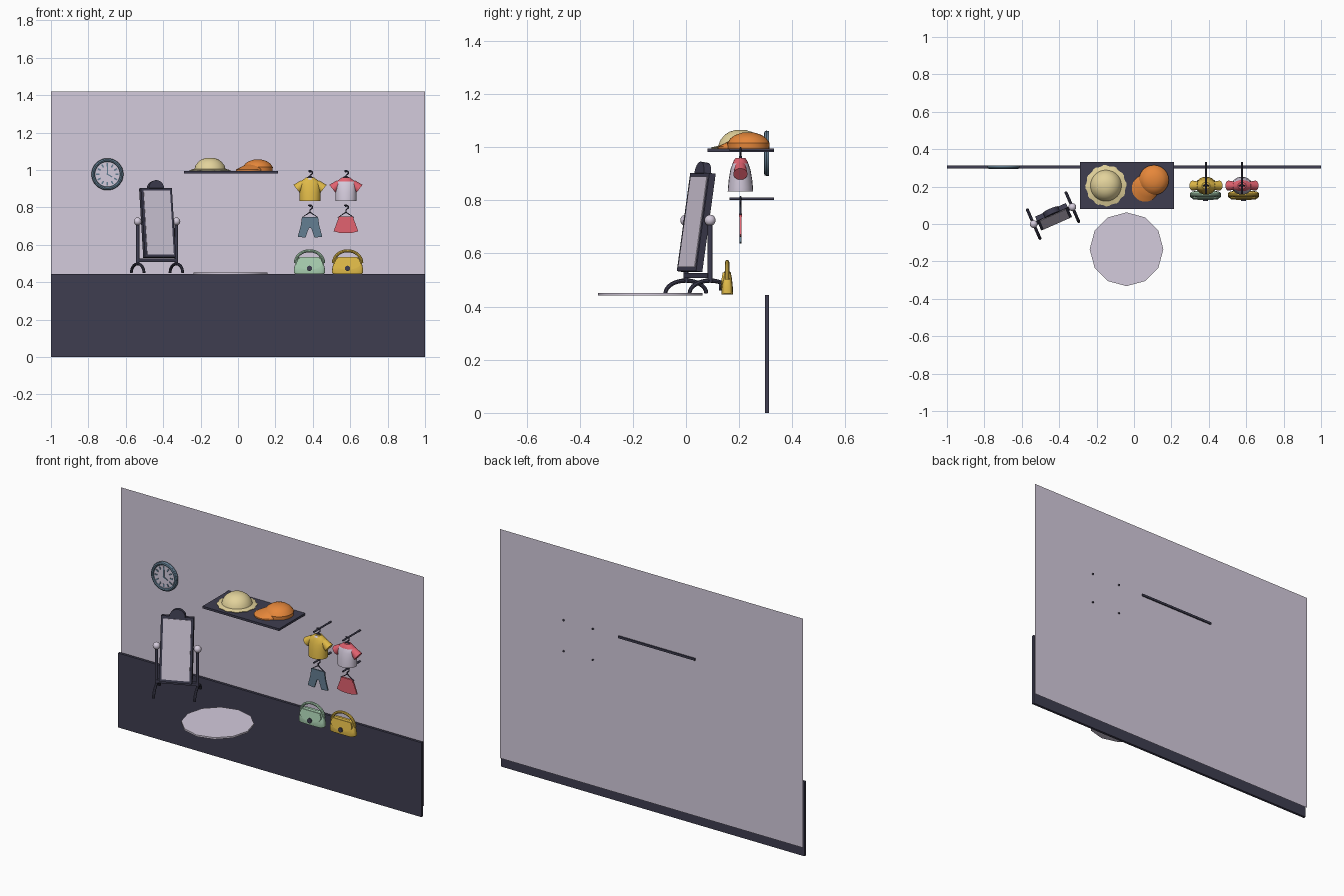
import bpy, bmesh, math
from mathutils import Matrix, Vector

if "Cube" in bpy.data.objects:
    bpy.data.objects.remove(bpy.data.objects["Cube"])

def srgb(r, g, b):
    f = lambda c: (c / 255 / 12.92) if c < 10 else ((c / 255 + .055) / 1.055) ** 2.4
    return (f(r), f(g), f(b), 1)

MATS = {}
for n, c in dict(lavender=(212, 203, 220), navy=(62, 61, 80), slate=(100, 126, 146), straw=(226, 210, 155),
                 orange=(230, 135, 58), yellow=(224, 186, 72), pink=(226, 98, 112), mint=(168, 206, 176)).items():
    MATS[n] = bpy.data.materials.new(n)
    MATS[n].diffuse_color = srgb(*c)

I = Matrix()
T = lambda x, y, z: Matrix.Translation((x, y, z))

def add(name, me, cols, M=I, rule=None):
    me.transform(M)
    for c in cols.split():
        me.materials.append(MATS[c])
    ob = bpy.data.objects.new(name, me)
    bpy.context.collection.objects.link(ob)
    return ob

def finish(name, bm, cols, M=I, rule=None):
    bmesh.ops.recalc_face_normals(bm, faces=bm.faces)
    if rule:
        for f in bm.faces:
            f.material_index = int(rule(f.calc_center_median()))
    me = bpy.data.meshes.new(name)
    bm.to_mesh(me)
    bm.free()
    return add(name, me, cols, M)

def box(name, col, x0, x1, y0, y1, z0, z1, M=I):
    bm = bmesh.new()
    bmesh.ops.create_cube(bm, size=1, matrix=T((x0 + x1) / 2, (y0 + y1) / 2, (z0 + z1) / 2)
                          @ Matrix.Diagonal((x1 - x0, y1 - y0, z1 - z0, 1)))
    return finish(name, bm, col, M)

def rod(name, col, a, b, r, r2=None, n=16, M=I):
    a, b = Vector(a), Vector(b)
    bm = bmesh.new()
    bmesh.ops.create_cone(bm, cap_ends=True, segments=n, radius1=r, radius2=r if r2 is None else r2,
                          depth=(b - a).length,
                          matrix=T(*((a + b) / 2)) @ (b - a).to_track_quat('Z', 'Y').to_matrix().to_4x4())
    return finish(name, bm, col, M)

def ball(name, col, c, r, M=I):
    bm = bmesh.new()
    bmesh.ops.create_uvsphere(bm, u_segments=16, v_segments=10, radius=r, matrix=T(*c))
    return finish(name, bm, col, M)

def prism(name, col, pts, y0, y1, M=I):
    bm = bmesh.new()
    f = bm.faces.new([bm.verts.new((x, y0, z)) for x, z in pts])
    ext = bmesh.ops.extrude_face_region(bm, geom=[f])
    bmesh.ops.translate(bm, vec=(0, y1 - y0, 0), verts=[v for v in ext['geom'] if isinstance(v, bmesh.types.BMVert)])
    return finish(name, bm, col, M)

def loft(name, cols, rings, M=I, n=20, p=1.0, rule=None, wave=0):
    """rings: (z, rx, ry[, dx, dy]); p < 1 gives boxier sections, wave scallops the first two rings"""
    bm, loops = bmesh.new(), []
    sp = lambda v: math.copysign(abs(v) ** p, v)
    for k, (z, rx, ry, *d) in enumerate(rings):
        dx, dy = d or (0, 0)
        loop = []
        for i in range(n):
            a = 2 * math.pi * i / n
            w = 1 + (wave * (-1) ** (i // 2) if k < 2 else 0)
            loop.append(bm.verts.new((dx + rx * w * sp(math.cos(a)), dy + ry * w * sp(math.sin(a)), z)))
        loops.append(loop)
    for l0, l1 in zip(loops, loops[1:]):
        for i in range(n):
            j = (i + 1) % n
            bm.faces.new((l0[i], l0[j], l1[j], l1[i]))
    bm.faces.new(loops[0])
    bm.faces.new(loops[-1])
    return finish(name, bm, cols, M, rule)

def tube(name, col, pts, r, M=I, closed=False):
    cu = bpy.data.curves.new(name, 'CURVE')
    cu.dimensions, cu.bevel_depth, cu.bevel_resolution, cu.use_fill_caps = '3D', r, 2, True
    s = cu.splines.new('POLY')
    s.points.add(len(pts) - 1)
    s.use_cyclic_u = closed
    for q, v in zip(s.points, pts):
        q.co = (*v, 1)
    tmp = bpy.data.objects.new(name + "_path", cu)
    bpy.context.collection.objects.link(tmp)
    me = bpy.data.meshes.new_from_object(tmp.evaluated_get(bpy.context.evaluated_depsgraph_get()))
    bpy.data.objects.remove(tmp)
    me.materials.clear()
    return add(name, me, col, M)

def arc(rx, rz, z0, a0=0, a1=180, n=16):
    return [(rx * math.cos(math.radians(a0 + (a1 - a0) * i / n)),
             z0 + rz * math.sin(math.radians(a0 + (a1 - a0) * i / n))) for i in range(n + 1)]

# wall sheet, dark lower panel, rug, shelf
bm = bmesh.new()
bm.faces.new([bm.verts.new((x, .325, z)) for x, z in ((-1, .055), (1, .055), (1, 1.42), (-1, 1.42))])
finish("wall", bm, "lavender")
box("lower_panel", "navy", -1, 1, .298, .313, 0, .443)
rod("rug", "lavender", (-.04, -.135, .442), (-.04, -.135, .452), .197, n=12)
box("shelf", "navy", -.29, .215, .08, .332, .982, .995)

# wall clock
C = T(-.698, 0, .977)
rod("clock_case", "slate", (0, .313, 0), (0, .302, 0), .085, n=32, M=C)
rod("clock_face", "lavender", (0, .303, 0), (0, .3, 0), .066, n=32, M=C)
ring = [(x, .303, z) for x, z in arc(.076, .076, 0, 0, 360, 32)][:-1]
tube("clock_rim", "slate", ring, .0095, C, True)
for i in range(12):
    box("clock_tick", "slate", -.004, .004, .297, .301, .042, .06, C @ Matrix.Rotation(i * math.pi / 6, 4, 'Y'))
box("minute_hand", "slate", -.003, .003, .296, .301, -.005, .045, C)
box("hour_hand", "slate", -.003, .003, .296, .301, -.005, .03, C @ Matrix.Rotation(2.1, 4, 'Y'))

# standing mirror, turned to the right and tipped back
S = T(-.433, .045, 0) @ Matrix.Rotation(math.radians(23.7), 4, 'Z')
P = S @ T(0, -.008, .717) @ Matrix.Rotation(math.radians(-8.5), 4, 'X')
box("mirror_frame", "navy", -.09, .09, -.012, .014, -.187, .187, P)
box("mirror_glass", "lavender", -.077, .077, -.015, -.011, -.172, .172, P)
prism("mirror_crest", "navy", arc(.044, .044, .185), -.015, .015, P)
box("mirror_crossbar", "navy", -.112, .112, -.01, .01, .508, .526, S)
for s in (-1, 1):
    x = s * .113
    rod("mirror_post", "navy", (x, 0, .49), (x, 0, .71), .009, M=S)
    ball("mirror_knob", "lavender", (x, 0, .725), .021, S)
    rod("mirror_pivot", "navy", (x, 0, .725), (s * .085, 0, .722), .006, M=S)
    tube("mirror_foot", "navy", [(x, y, z) for y, z in arc(.084, .048, .45)], .008, S)

# hats on the shelf
loft("straw_hat", "straw", [(.995, .106, .106), (.999, .108, .108), (1.006, .083, .083), (1.025, .077, .077),
                            (1.045, .061, .061), (1.058, .042, .042), (1.065, .018, .018)],
     T(-.15, .205, 0), n=48, wave=.025)
loft("cap_crown", "orange", [(.995, .079, .079), (1.015, .08, .08), (1.033, .068, .068), (1.046, .05, .05),
                             (1.055, .022, .022)], T(.106, .235, 0), n=28)
loft("cap_visor", "orange", [(.995, .072, .072), (1.002, .072, .072), (1.015, .06, .06, .015, .015),
                             (1.035, .036, .036, .03, .03)], T(.06, .191, 0), n=28)

# rods, hangers and clothes
SHIRT = [(.833, .056, .048), (.85, .057, .047), (.88, .056, .044), (.915, .057, .038),
         (.938, .052, .03), (.95, .034, .025), (.96, .022, .018)]
shirts = ((.385, "yellow lavender", "yellow", lambda c: abs(c.x) < .006 and c.y < -.01),
          (.577, "lavender pink", "pink", lambda c: c.z > .94))
for x, cols, sleeve, rule in shirts:
    M = T(x, .205, 0)
    for z in (.99, .806):
        rod("hanging_rod", "navy", (0, -.042, z), (0, .127, z), .005, M=M)
        tube("hanger_hook", "navy", [(0, 0, z - .035), (0, 0, z - .02), (.012, 0, z - .01), (.012, 0, z),
                                     (.003, 0, z + .007), (-.01, 0, z + .004)], .0035, M)
    tube("shirt_hanger", "navy", [(-.035, 0, .943), (0, 0, .966), (.035, 0, .943)], .005, M)
    tube("lower_hanger", "navy", [(-.043, 0, .746), (0, 0, .774), (.043, 0, .746)], .004, M, True)
    loft("shirt_body", cols, SHIRT, M, rule=rule)
    for s in (-1, 1):
        rod("shirt_sleeve", sleeve, (s * .036, 0, .927), (s * .072, 0, .899), .021, .027, M=M)

half = [(.043, .748), (.05, .7), (.066, .643), (.024, .638), (.006, .69)]
prism("trousers", "slate", half + [(-x, z) for x, z in half[::-1]], -.004, .004, T(.385, .205, 0))
prism("skirt", "pink", [(-.038, .748), (.038, .748), (.066, .672), (.035, .664), (0, .662), (-.035, .664), (-.066, .672)],
      -.004, .004, T(.577, .205, 0))
box("skirt_waistband", "pink", -.039, .039, -.006, .006, .738, .75, T(.577, .205, 0))

# handbags
for x, col in ((.382, "mint"), (.586, "yellow")):
    M = T(x, .155, 0)
    loft("bag_body", col, [(.445, .078, .021), (.45, .083, .022), (.475, .082, .021), (.505, .075, .018),
                           (.527, .063, .014), (.535, .05, .008)], M, n=32, p=.5)
    lean = I.copy()
    lean[1][2], lean[1][3] = .15, -.15 * .47
    prism("bag_flap", col, [(.06, .528), (-.06, .528)] + arc(.07, .036, .503, 180, 360), -.026, -.016, M @ lean)
    rod("bag_clasp", "navy", (0, -.02, .474), (0, -.031, .474), .014, M=M)
    tube("bag_handle", col, [(px, 0, z) for px, z in arc(.076, .066, .502)], .008, M)

# smooth shading with sharp edges kept
for ob in bpy.context.scene.objects:
    ob.select_set(True)
bpy.context.view_layer.objects.active = bpy.data.objects["wall"]
bpy.ops.object.shade_smooth_by_angle(angle=math.radians(35))

for m in bpy.data.materials:
    if m.users and not m.is_grease_pencil:
        m.use_nodes = True
        m.node_tree.nodes["Principled BSDF"].inputs["Base Color"].default_value = m.diffuse_color
